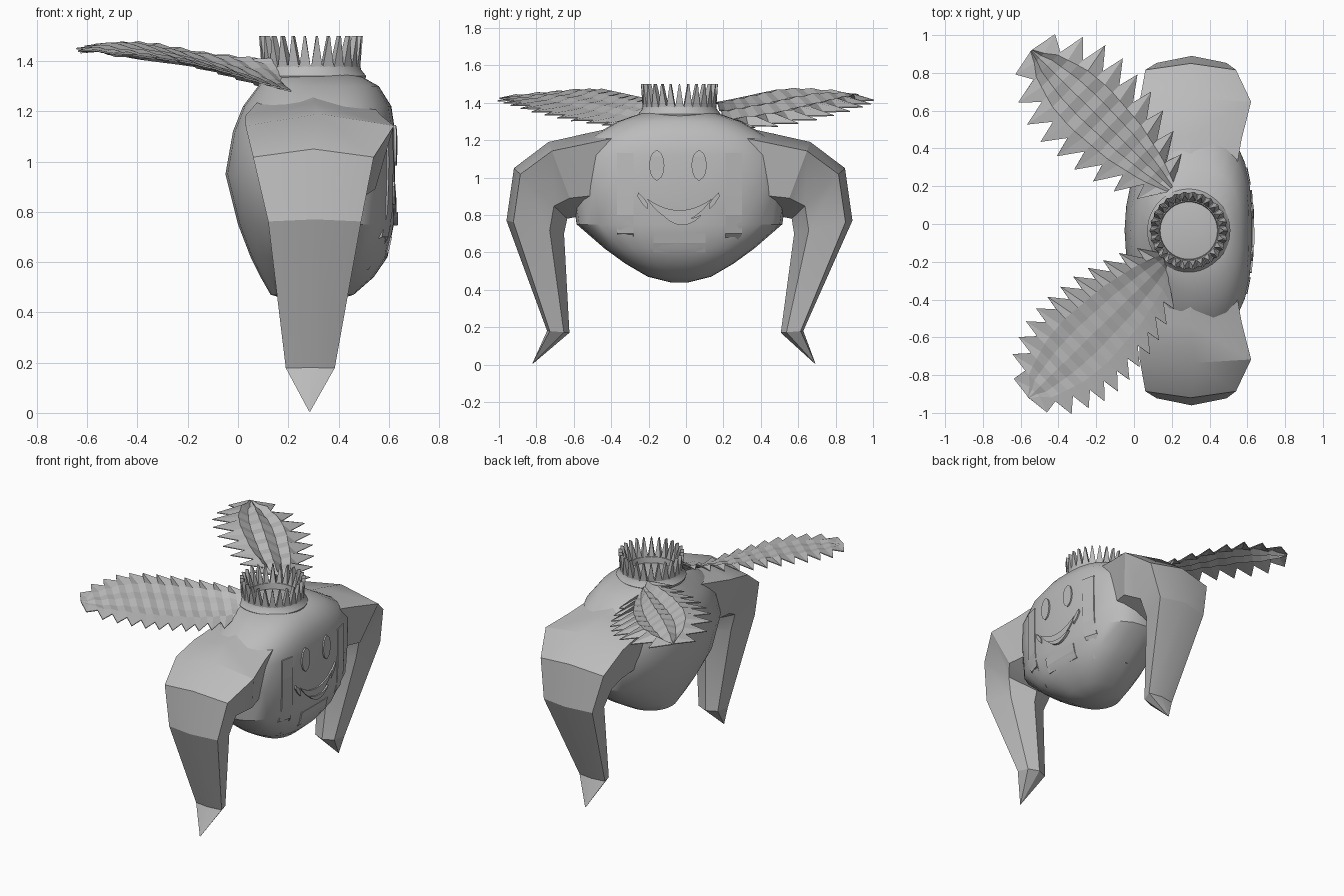
import bpy, bmesh, math
from mathutils import Vector

if "Cube" in bpy.data.objects:
    bpy.data.objects.remove(bpy.data.objects["Cube"])

CX, CY = 0.29, -0.035          # centre of the body and crown

grey = bpy.data.materials.new("plain grey")
grey.diffuse_color = (0.5, 0.5, 0.5, 1)
grey.use_nodes = True
grey.node_tree.nodes["Principled BSDF"].inputs["Base Color"].default_value = grey.diffuse_color


def make(name, verts, faces, smooth=None):
    me = bpy.data.meshes.new(name)
    me.from_pydata(verts, [], faces)
    bm = bmesh.new()
    bm.from_mesh(me)
    bmesh.ops.recalc_face_normals(bm, faces=bm.faces)
    bm.to_mesh(me)
    bm.free()
    ob = bpy.data.objects.new(name, me)
    bpy.context.collection.objects.link(ob)
    me.materials.append(grey)
    if smooth:
        bpy.ops.object.select_all(action='DESELECT')
        ob.select_set(True)
        bpy.context.view_layer.objects.active = ob
        bpy.ops.object.shade_smooth_by_angle(angle=math.radians(smooth))
    return ob


def loft(rings):
    """Join closed rings of equal size, capping both ends."""
    n = len(rings[0])
    verts = [p for r in rings for p in r]
    faces = [(i * n + j, i * n + (j + 1) % n, (i + 1) * n + (j + 1) % n, (i + 1) * n + j)
             for i in range(len(rings) - 1) for j in range(n)]
    faces += [tuple(range(n)), tuple(range(len(verts) - n, len(verts)))]
    return verts, faces


def lerp_table(table, t):
    for a, b in zip(table, table[1:]):
        if t <= b[0]:
            k = max(0, (t - a[0]) / (b[0] - a[0]))
            return [p + (q - p) * k for p, q in zip(a[1:], b[1:])]
    return list(table[-1][1:])


# Body: rounded pot, flatter on its face side. Rows: z, half width, x back, x front
BODY = [(.44, .05, .24, .36), (.47, .17, .13, .46), (.54, .29, .09, .54), (.62, .40, .05, .595),
        (.75, .55, .00, .62), (.95, .58, -.05, .625), (1.12, .57, -.02, .625),
        (1.22, .47, .02, .61), (1.30, .33, .08, .56), (1.345, .20, .10, .48)]


def body_x(s, x0, x1, front):
    p = 2.7 if front else 2.0
    half = (x1 - x0) / 2 * max(0, 1 - abs(s) ** p) ** (1 / p)
    return (x0 + x1) / 2 + (half if front else -half)


rings = []
for z, hy, x0, x1 in BODY:
    ring = []
    for k in range(28):
        a = 2 * math.pi * k / 28
        ring.append((body_x(math.sin(a), x0, x1, math.cos(a) >= 0), CY + hy * math.sin(a), z))
    rings.append(ring)
make("body", *loft(rings), smooth=30)

# Arms: six-sided, bent down at the elbow. Rows: outer d,z, inner d,z, x back, x front
ARM = [(.20, 1.30, .25, .80, .08, .52), (.50, 1.235, .38, .80, .03, .57),
       (.70, 1.19, .55, .79, .03, .62), (.885, 1.05, .60, .78, .06, .54),
       (.925, .77, .615, .70, .12, .49), (.685, .18, .565, .17, .19, .385),
       (.757, .005, .753, .005, .283, .287)]
for side, name in ((1, "left_arm"), (-1, "right_arm")):
    rings = []
    for do, zo, di, zi, x0, x1 in ARM:
        xm, w = (x0 + x1) / 2, (x1 - x0) / 2
        ring = []
        for depth, dx in ((0, 0), (.12, 1), (.75, .75), (1, 0), (.75, -.75), (.12, -1)):
            d, z = do + (di - do) * depth, zo + (zi - zo) * depth
            c = CY - .03 * max(0, 1 - z / .75)
            ring.append((xm + w * dx, c + side * d, z))
        rings.append(ring)
    make(name, *loft(rings), smooth=25)

# Crown: band with a ring of tall spikes
def circle(r, z, n=52):
    return [(CX + r * math.cos(2 * math.pi * k / n), CY + r * math.sin(2 * math.pi * k / n), z)
            for k in range(n)]


profile = [(.15, 1.33), (.215, 1.325), (.22, 1.34), (.20, 1.365), (.195, 1.385), (.155, 1.385), (.15, 1.33)]
verts, faces = loft([circle(r, z) for r, z in profile])
make("crown_band", verts, faces[:-2], smooth=40)

verts, faces = [], []
N = 26
for k in range(N):
    a, h = 2 * math.pi * k / N, math.pi / N
    b = len(verts)
    for r, da, z in ((.197, -h, 1.37), (.197, h, 1.37), (.157, h, 1.37), (.157, -h, 1.37),
                     (.207, -h * .12, 1.50), (.207, h * .12, 1.50),
                     (.185, h * .12, 1.50), (.185, -h * .12, 1.50)):
        verts.append((CX + r * math.cos(a + da), CY + r * math.sin(a + da), z))
    faces += [(b + i, b + (i + 1) % 4, b + 4 + (i + 1) % 4, b + 4 + i) for i in range(4)]
    faces += [(b, b + 1, b + 2, b + 3), (b + 4, b + 5, b + 6, b + 7)]
make("crown_spikes", verts, faces)

# Wings: pleated leaves with toothed edges. Rows: distance, half width, inner z, outer z
WING = [(-.05, .12, 1.41, 1.28), (.09, .20, 1.42, 1.29), (.30, .27, 1.44, 1.32),
        (.56, .30, 1.475, 1.37), (.71, .28, 1.475, 1.40), (.90, .19, 1.455, 1.425), (1.0, .02, 1.44, 1.44)]


def wing(name, side, root, teeth, depth, cross, along):
    axis, out = Vector((-.71, side * .70)), Vector((.70, side * .71))
    rows, cols = 2 * teeth + 1, 7
    verts, faces = [], []
    for i in range(rows):
        t = -.05 + 1.04 * i / (rows - 1)
        w, zin, zout = lerp_table(WING, t)
        valley = i % 2 == 0
        for j in range(cols):
            u = -1 + 2 * j / (cols - 1)
            reach, push = w, 0
            if j in (0, cols - 1):
                reach = max(.01, w - depth) if valley else w + .015
                push = 0 if valley else .03
            else:
                reach = max(.01, w - depth * .8)
            p = Vector(root) + axis * (t + push) + out * (u * reach)
            z = (zin + zout) / 2 + (zout - zin) / 2 * u
            z += cross * (1 if valley else -1) + along * (1 if j % 2 else -1) * min(1, w / .2)
            verts.append((p.x, p.y, z))
    for i in range(rows - 1):
        for j in range(cols - 1):
            a = i * cols + j
            faces.append((a, a + 1, a + cols + 1, a + cols))
    ob = make(name, verts, faces)
    m = ob.modifiers.new("thickness", 'SOLIDIFY')
    m.thickness = .006


wing("right_wing", -1, (.145, -.225), 12, .07, .004, .003)
wing("left_wing", 1, (.16, .225), 9, .10, .004, .015)


# Face details: thin plates laid on the front of the body
def front(y, z, lift):
    hy, x0, x1 = lerp_table(BODY, z)
    return (body_x((y - CY) / hy, x0, x1, True) + lift, y, z)


def strip(name, pairs, lift=.009):
    """Plate spanned between pairs of (y, z) edge points, following the body."""
    rings = []
    for p, q in pairs:
        rings.append([front(*p, lift), front(*q, lift), front(*q, -.01), front(*p, -.01)])
    make(name, *loft(rings))


for side, name in ((-1, "right"), (1, "left")):
    eye, pupil = [], []
    for k in range(11):
        s = -1 + .2 * k
        half = .04 * math.sqrt(max(.01, 1 - s * s))
        y, z = -.043 + side * .113, 1.065 + .08 * s
        eye.append(((y - half, z), (y + half, z)))
    strip(name + "_eye", eye)
    # Cheek flap and side panel of the face
    y = -.04 + side * .165
    strip(name + "_cheek", [((y, .83), (y, .86)), ((y + side * .03, .86), (y + side * .02, .89)),
                            ((y + side * .055, .90), (y + side * .05, .92))])
    y = CY + side * .29
    strip(name + "_side_lock", [((y - .045, z), (y + .045, z)) for z in (.57, .7, .8, .9, 1.0, 1.13)], .006)

# Smile: crescent lip that bulges slightly below the upper lip line
smile, lip = [], []
for k in range(13):
    s = -1 + k / 6
    y = -.035 + .17 * s
    smile.append(((y, .80 + .08 * s * s - .035 * (1 - s * s)), (y, .825 + .06 * s * s)))
    y = -.02 + .10 * s
    lip.append(((y, .745 + .05 * s * s), (y, .775 + .025 * s * s)))
strip("smile", smile, .009)
strip("lower_lip", lip, .016)
strip("chin_panel", [((CY - .14, z), (CY + .14, z)) for z in (.60, .65, .70)], .006)
